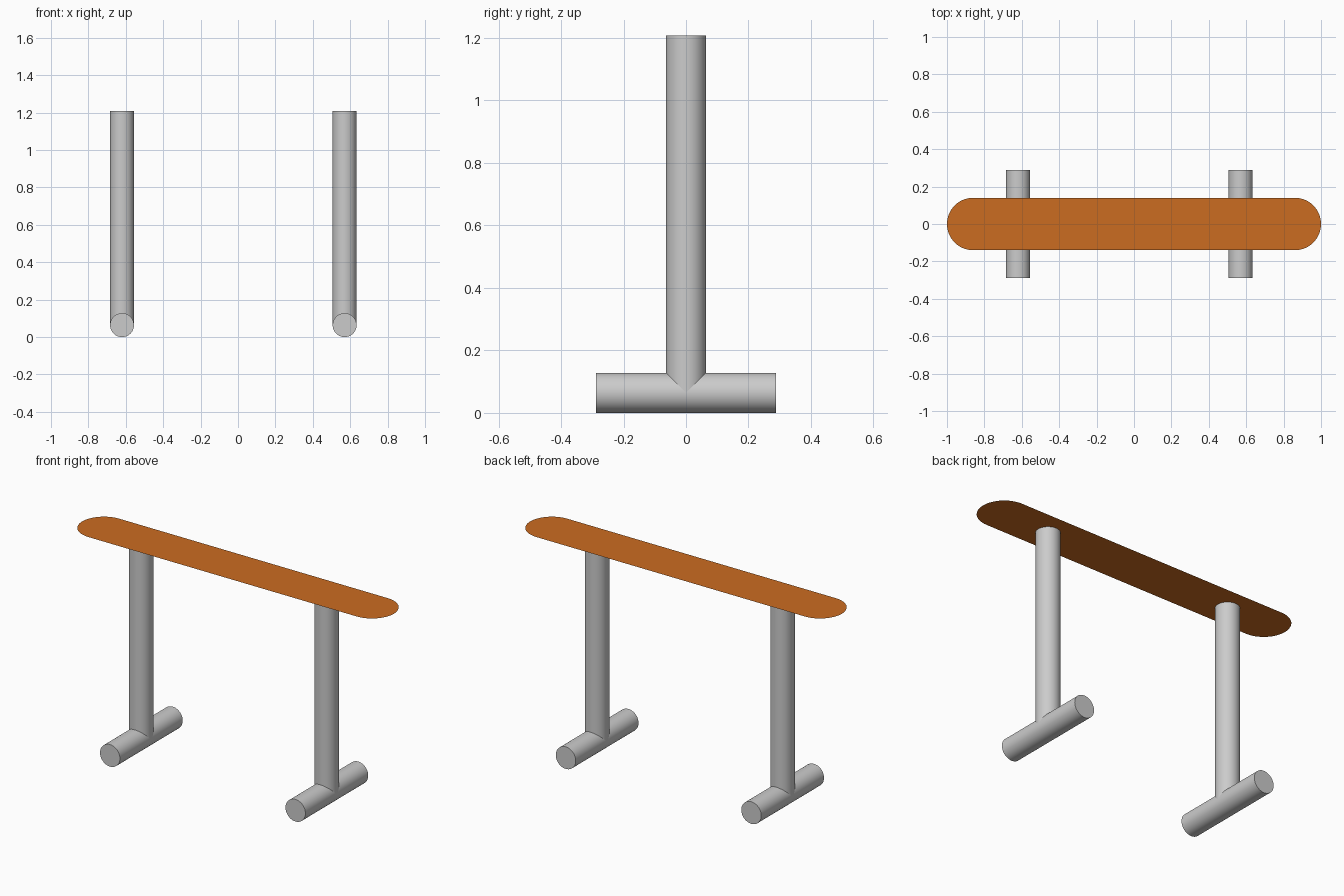
import bpy, bmesh, math

if "Cube" in bpy.data.objects:
    bpy.data.objects.remove(bpy.data.objects["Cube"])

R = 0.064          # tube radius
TOP = 1.21         # seat height
LEG_X = {"left": -0.62, "right": 0.57}


def tube(name, loc, length, rot=(0, 0, 0)):
    bpy.ops.mesh.primitive_cylinder_add(vertices=48, radius=R, depth=length,
                                        location=loc, rotation=rot)
    ob = bpy.context.object
    ob.name = name
    bpy.ops.object.shade_smooth_by_angle()
    return ob


# T-shaped supports: a post standing on a foot bar
for side, x in LEG_X.items():
    base, tip = R, TOP - 0.002
    tube(side + "_post", (x, 0, (base + tip) / 2), tip - base)
    tube(side + "_foot", (x, 0, R), 0.575, (math.pi / 2, 0, 0))

# Seat board: a thin sheet with semicircular ends
W, N = 0.14, 32
bm = bmesh.new()
outline = []
for sign in (1, -1):
    for i in range(N + 1):
        a = -math.pi / 2 + math.pi * i / N
        outline.append(bm.verts.new((sign * (1 - W + W * math.cos(a)),
                                     sign * W * math.sin(a), TOP)))
bm.faces.new(outline)
mesh = bpy.data.meshes.new("seat_board")
bm.to_mesh(mesh)
bm.free()
seat = bpy.data.objects.new("seat_board", mesh)
bpy.context.collection.objects.link(seat)

# Orange-brown wood colour
mat = bpy.data.materials.new("wood")
mat.diffuse_color = (0.6, 0.15, 0.015, 1)
mat.use_nodes = True
mat.node_tree.nodes["Principled BSDF"].inputs["Base Color"].default_value = mat.diffuse_color
mesh.materials.append(mat)
